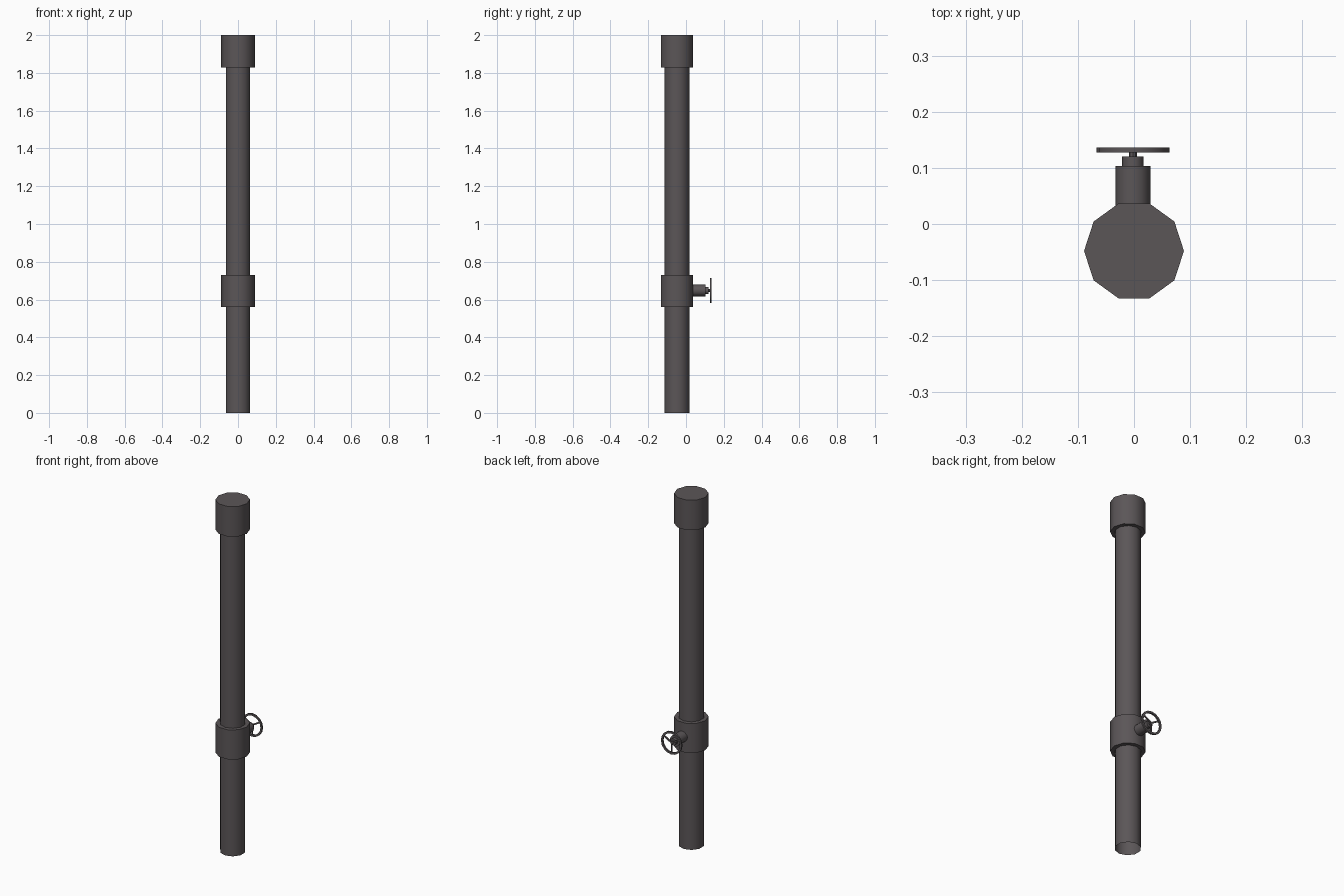
import bpy, bmesh, math
from mathutils import Matrix, Vector

if "Cube" in bpy.data.objects:
    bpy.data.objects.remove(bpy.data.objects["Cube"])

iron = bpy.data.materials.new("dark iron")
iron.diffuse_color = (0.105, 0.093, 0.097, 1)
iron.use_nodes = True
iron.node_tree.nodes["Principled BSDF"].inputs["Base Color"].default_value = iron.diffuse_color


def lathe(name, profile, sides, turn=0.0, closed=False, matrix=Matrix()):
    """Revolve (radius, height) points round z, then place with matrix."""
    bm = bmesh.new()
    rings = []
    for r, h in profile:
        if r == 0:
            rings.append([bm.verts.new(matrix @ Vector((0, 0, h)))] * sides)
            continue
        rings.append([bm.verts.new(matrix @ Vector((
            r * math.cos(turn + 2 * math.pi * i / sides),
            r * math.sin(turn + 2 * math.pi * i / sides), h)))
            for i in range(sides)])
    pairs = list(zip(rings, rings[1:]))
    if closed:
        pairs.append((rings[-1], rings[0]))
    for a, b in pairs:
        for i in range(sides):
            j = (i + 1) % sides
            quad = list(dict.fromkeys((a[i], a[j], b[j], b[i])))
            bm.faces.new(quad)
    return finish(name, bm)


def finish(name, bm):
    me = bpy.data.meshes.new(name)
    bm.to_mesh(me)
    bm.free()
    me.materials.append(iron)
    ob = bpy.data.objects.new(name, me)
    bpy.context.collection.objects.link(ob)
    bpy.ops.object.select_all(action='DESELECT')
    ob.select_set(True)
    bpy.context.view_layer.objects.active = ob
    bpy.ops.object.shade_smooth_by_angle(angle=math.radians(40))
    return ob


CY = -0.048                      # pipe axis
VX, VZ = -0.002, 0.648           # valve axis
upright = Matrix.Translation((0, CY, 0))
# local z points along +y for the valve parts
outward = Matrix.Translation((VX, 0, VZ)) @ Matrix.Rotation(-math.pi / 2, 4, 'X')

# Pipe, open at the bottom
lathe("pipe", [(0.067, 0), (0.067, 1.9)], 10, math.pi / 2, matrix=upright)

# Collars
lathe("valve_collar", [(0.064, 0.561), (0.089, 0.561), (0.089, 0.729), (0.064, 0.729)],
      10, matrix=upright)
lathe("top_collar", [(0.064, 1.829), (0.089, 1.829), (0.089, 2.0), (0, 2.0)],
      10, matrix=upright)

# Valve body, neck and stem
lathe("valve_body", [(0.031, 0.02), (0.031, 0.103), (0, 0.103)], 12, matrix=outward)
lathe("valve_neck", [(0.019, 0.10), (0.019, 0.12), (0, 0.12)], 10, matrix=outward)
lathe("valve_stem", [(0.007, 0.115), (0.007, 0.134), (0, 0.134)], 8, matrix=outward)

# Handwheel rim
lathe("wheel_rim", [(0.054, 0.127), (0.065, 0.127), (0.065, 0.136), (0.054, 0.136)],
      16, closed=True, matrix=outward)

# Three spokes in a Y
bm = bmesh.new()
for deg in (30, 150, 270):
    m = (Matrix.Translation((VX, 0.131, VZ)) @ Matrix.Rotation(-math.radians(deg), 4, 'Y')
         @ Matrix.Translation((0.029, 0, 0)) @ Matrix.Diagonal((0.056, 0.006, 0.008, 1)))
    bmesh.ops.create_cube(bm, size=1, matrix=m)
finish("wheel_spokes", bm)
